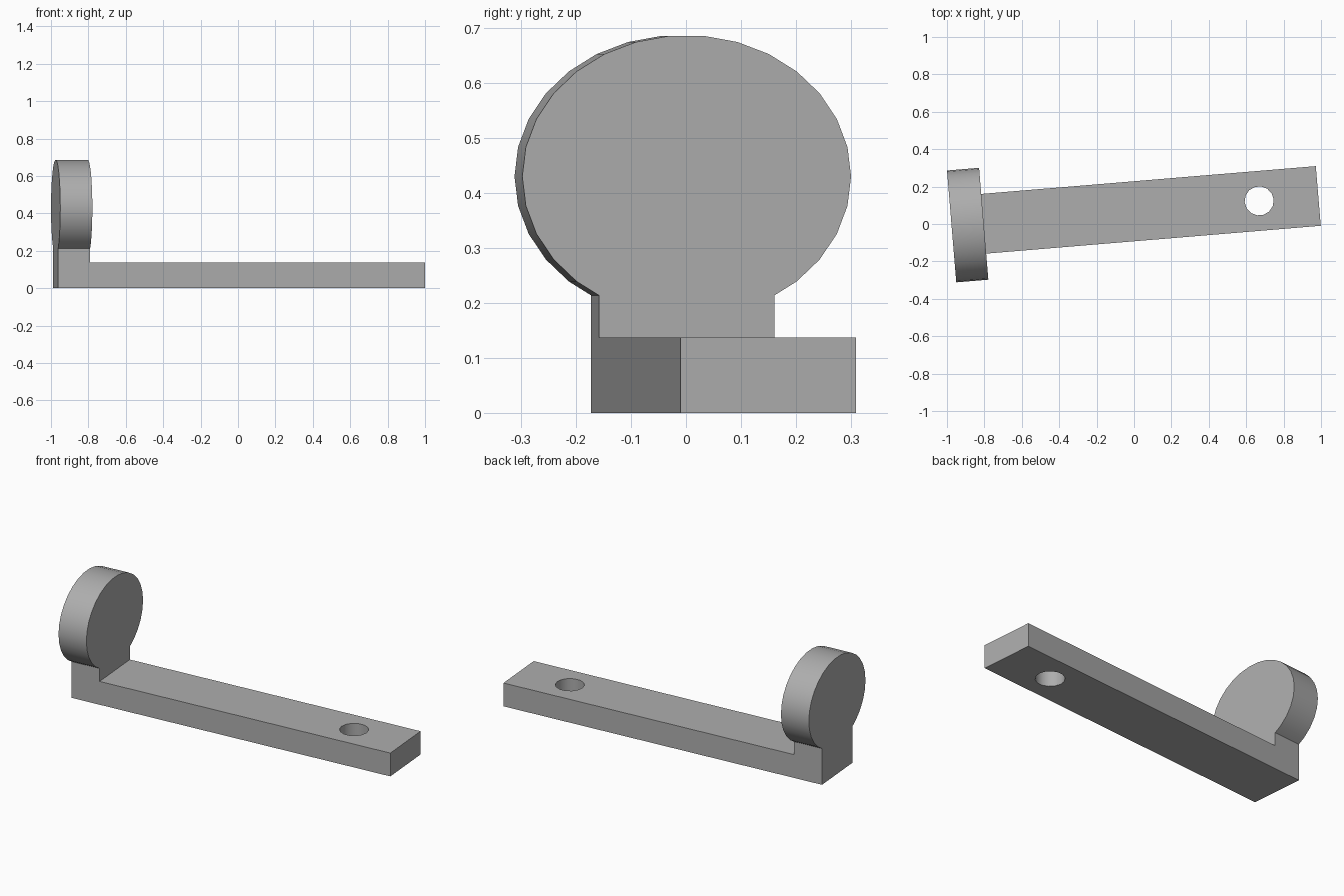
import bpy
import bmesh
import math
from mathutils import Matrix

if "Cube" in bpy.data.objects:
    bpy.data.objects.remove(bpy.data.objects["Cube"], do_unlink=True)

LENGTH, HALF_WIDTH, BAR_HEIGHT = 1.967, 0.16, 0.137
THICK, DISC_Z = 0.172, 0.43
# Local x runs along the bar, starting at the centre of its upright end
PLACE = Matrix.Translation((-0.975, -0.013, 0)) @ Matrix.Rotation(math.radians(4.75), 4, "Z")

grey = bpy.data.materials.new("light_grey")
grey.use_nodes = True
colour = (0.42, 0.42, 0.42, 1)
grey.diffuse_color = colour
grey.node_tree.nodes["Principled BSDF"].inputs["Base Color"].default_value = colour


def prism(name, points, direction):
    """Extrude a flat outline along a direction."""
    bm = bmesh.new()
    face = bm.faces.new([bm.verts.new(p) for p in points])
    top = bmesh.ops.extrude_face_region(bm, geom=[face])["geom"]
    bmesh.ops.translate(bm, vec=direction, verts=[v for v in top if isinstance(v, bmesh.types.BMVert)])
    bmesh.ops.recalc_face_normals(bm, faces=bm.faces)
    mesh = bpy.data.meshes.new(name)
    bm.to_mesh(mesh)
    bm.free()
    obj = bpy.data.objects.new(name, mesh)
    bpy.context.collection.objects.link(obj)
    obj.matrix_world = PLACE
    mesh.materials.append(grey)
    return obj


def ring(sides):
    return [(math.cos(a), math.sin(a)) for a in (math.tau * i / sides for i in range(sides))]


def combine(obj, other, operation):
    mod = obj.modifiers.new(operation.lower(), "BOOLEAN")
    mod.object, mod.operation, mod.solver = other, operation, "EXACT"
    bpy.ops.object.modifier_apply(modifier=mod.name)
    bpy.data.objects.remove(other, do_unlink=True)


# Flat bar with a short upright post at one end
side = [(0, 0), (LENGTH, 0), (LENGTH, BAR_HEIGHT), (THICK, BAR_HEIGHT), (THICK, 0.25), (0, 0.25)]
bracket = prism("bracket", [(x, -HALF_WIDTH, z) for x, z in side], (0, 2 * HALF_WIDTH, 0))

# Oval disc on the post, and the bolt hole through the bar
disc = prism("disc", [(0, 0.3 * c, DISC_Z + 0.257 * s) for c, s in ring(30)], (THICK, 0, 0))
hole = prism("hole_cutter", [(1.65 + 0.078 * c, 0.078 * s, -0.1) for c, s in ring(14)], (0, 0, 0.4))
hole.hide_render = True

bpy.ops.object.select_all(action="DESELECT")
bpy.context.view_layer.objects.active = bracket
bracket.select_set(True)
bpy.context.view_layer.update()
combine(bracket, disc, "UNION")
combine(bracket, hole, "DIFFERENCE")

# Smooth rims, sharp edges
bpy.ops.object.shade_smooth_by_angle(angle=math.radians(28))
